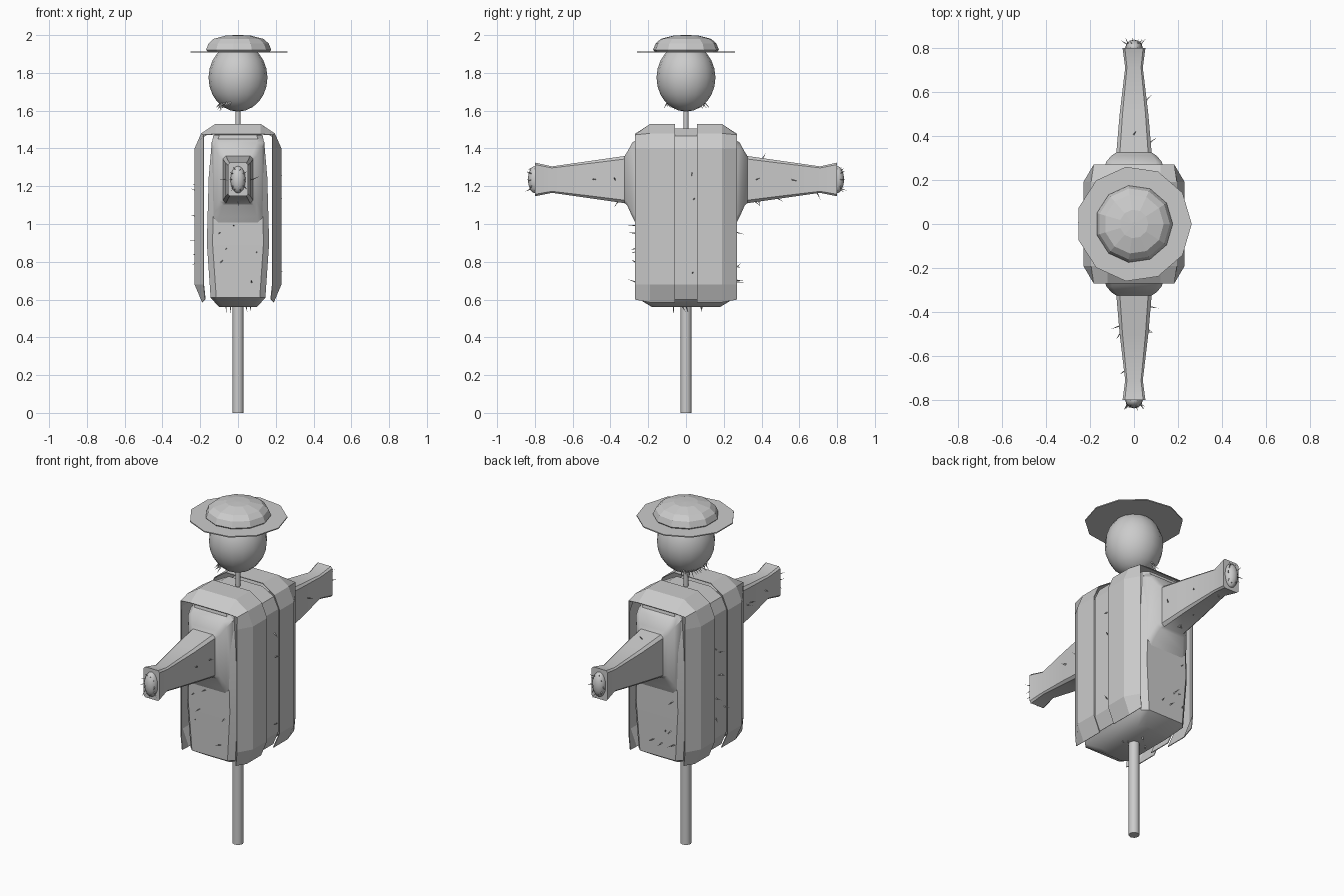
import bpy, bmesh, math, random
from mathutils import Vector

random.seed(7)
old = bpy.data.objects.get("Cube")
if old:
    bpy.data.objects.remove(old, do_unlink=True)

grey = bpy.data.materials.new("plain_grey")
grey.use_nodes = True
COLOUR = (0.6, 0.6, 0.6, 1)
grey.diffuse_color = COLOUR
grey.node_tree.nodes["Principled BSDF"].inputs["Base Color"].default_value = COLOUR


def finish(name, bm, smooth=None):
    """Turn a bmesh into a named, coloured object."""
    bmesh.ops.recalc_face_normals(bm, faces=bm.faces)
    mesh = bpy.data.meshes.new(name)
    bm.to_mesh(mesh)
    bm.free()
    mesh.materials.append(grey)
    obj = bpy.data.objects.new(name, mesh)
    bpy.context.collection.objects.link(obj)
    if smooth:
        bpy.ops.object.select_all(action='DESELECT')
        obj.select_set(True)
        bpy.context.view_layer.objects.active = obj
        bpy.ops.object.shade_smooth_by_angle(angle=math.radians(smooth))
    return obj


def loft(name, rings, closed=True, caps=True, smooth=None):
    """Skin a row of point rings with quads."""
    bm = bmesh.new()
    rows = [[bm.verts.new(p) for p in ring] for ring in rings]
    n = len(rows[0])
    for a, b in zip(rows, rows[1:]):
        for i in range(n if closed else n - 1):
            j = (i + 1) % n
            bm.faces.new((a[i], a[j], b[j], b[i]))
    if caps:
        bm.faces.new(rows[0])
        bm.faces.new(rows[-1])
    return finish(name, bm, smooth)


def chamfered(hx, hy, c):
    """Rectangle outline with cut corners."""
    return [(hx, hy - c), (hx - c, hy), (c - hx, hy), (-hx, hy - c),
            (-hx, c - hy), (c - hx, -hy), (hx - c, -hy), (hx, c - hy)]


def lathe(name, profile, sides, smooth=None):
    rings = [[(r * math.cos(2 * math.pi * i / sides), r * math.sin(2 * math.pi * i / sides), z)
              for i in range(sides)] for r, z in profile]
    return loft(name, rings, smooth=smooth)


def ball(name, centre, radii, segs, rings):
    bm = bmesh.new()
    bmesh.ops.create_uvsphere(bm, u_segments=segs, v_segments=rings, radius=1)
    bmesh.ops.scale(bm, vec=radii, verts=bm.verts)
    bmesh.ops.translate(bm, vec=centre, verts=bm.verts)
    return finish(name, bm, 40)


def straw(name, spikes):
    """Thin pointed stalks; each has a root and an outward direction."""
    bm = bmesh.new()
    for root, way in spikes:
        root = Vector(root)
        jitter = Vector([random.uniform(-0.5, 0.5) for _ in range(3)])
        way = (Vector(way).normalized() + jitter).normalized()
        side = way.orthogonal().normalized() * 0.005
        across = way.cross(side)
        tip = bm.verts.new(root + way * random.uniform(0.025, 0.045))
        base = [bm.verts.new(root - way * 0.01 + o) for o in
                (side, across * 0.8 - side * 0.5, -across * 0.8 - side * 0.5)]
        bm.faces.new(base)
        for i in range(3):
            bm.faces.new((base[i], base[(i + 1) % 3], tip))
    return finish(name, bm)


# Post and neck
lathe("post", [(0.03, 0), (0.03, 0.6)], 8, 50)
lathe("neck", [(0.013, 1.45), (0.013, 1.64)], 8, 50)

# Stuffed body
body_rings = []
for z, hx, hy in [(0.56, 0.10, 0.18), (0.61, 0.145, 0.262), (0.9, 0.165, 0.268),
                  (1.25, 0.155, 0.27), (1.42, 0.14, 0.265), (1.47, 0.13, 0.25), (1.49, 0.09, 0.2)]:
    body_rings.append([(x, y, z) for x, y in chamfered(hx, hy, 0.03)])
loft("body", body_rings, smooth=40)


# Waistcoat: open sheets wrapped over the shoulders
def arch(y, half):
    return [(x, y, z) for x, z in half] + [(-x, y, z) for x, z in reversed(half)]


hem = [(0.175, 0.6), (0.183, 0.68), (0.183, 1.4), (0.183, 1.472), (0.12, 1.477)]
full = [(0.19, 0.585), (0.23, 0.68), (0.23, 1.4), (0.195, 1.48), (0.12, 1.53)]
inner = [(0.18, 0.6), (0.213, 0.68), (0.213, 1.4), (0.183, 1.465), (0.11, 1.505)]
for side, label in ((-1, "front"), (1, "back")):
    panel = loft(label + "_waistcoat_panel",
                 [arch(side * 0.27, hem), arch(side * 0.19, full), arch(side * 0.058, full)],
                 closed=False, caps=False)
    panel.modifiers.new("cloth", 'SOLIDIFY').thickness = 0.004
strip = loft("waistcoat_centre_strip", [arch(-0.07, inner), arch(0.07, inner)],
             closed=False, caps=False)
strip.modifiers.new("cloth", 'SOLIDIFY').thickness = 0.004

# Arms with flared shoulders and cuffs, and hands in the cuffs
arm_sections = [(0.24, 0.14, 0.95, 1.46), (0.285, 0.125, 1.04, 1.43), (0.312, 0.1, 1.10, 1.38),
                (0.325, 0.08, 1.11, 1.36), (0.5, 0.065, 1.135, 1.335),
                (0.71, 0.04, 1.165, 1.305), (0.8, 0.052, 1.147, 1.325)]
for side, label in ((-1, "front"), (1, "back")):
    rings = []
    for y, hx, low, high in arm_sections:
        rings.append([(x, side * y, (low + high) / 2 + z)
                      for x, z in chamfered(hx, (high - low) / 2, hx * 0.2)])
    loft(label + "_arm", rings, smooth=35)
    ball(label + "_hand", (0, side * 0.8, 1.235), (0.04, 0.037, 0.072), 12, 8)

    # Straw poking out of cuff, sleeve and body end
    spikes = []
    for i in range(10):
        a = i * math.tau / 10
        c, s = math.cos(a), math.sin(a)
        spikes.append(((0.03 * c, side * 0.815, 1.235 + 0.05 * s), (c, side, s)))
    for i in range(7):
        y = random.uniform(0.35, 0.7)
        t = (y - 0.325) / 0.385
        sx, sz = random.choice([(1, 0), (-1, 0), (0, 1), (0, -1)])
        spikes.append(((sx * (0.08 - 0.04 * t), side * y, 1.235 + sz * (0.125 - 0.055 * t)),
                       (sx, side * 0.4, sz)))
    for i in range(6):
        spikes.append(((random.uniform(-0.11, 0.11), side * 0.268, random.uniform(0.65, 1.0)),
                       (0, side, 0)))
    straw(label + "_straw", spikes)

# Loose straw on flanks and underside
loose = []
for i in range(10):
    sx = random.choice((-1, 1))
    loose.append(((sx * 0.213, random.uniform(-0.05, 0.05), random.uniform(0.7, 1.35)), (sx, 0, 0)))
for i in range(6):
    loose.append(((random.uniform(-0.08, 0.08), random.uniform(-0.15, 0.15), 0.56), (0, 0, -1)))
straw("loose_straw", loose)

# Head with a chin fringe of straw
ball("head", (0, 0, 1.775), (0.156, 0.156, 0.18), 16, 12)
fringe = []
for i in range(18):
    a = math.pi + (i / 17 - 0.5) * 2.2
    c, s = math.cos(a), math.sin(a)
    fringe.append(((0.095 * c, 0.115 * s, 1.637), (c * 0.5, s * 0.5, -1)))
straw("chin_straw", fringe)

# Hat
lathe("hat_brim", [(0.262, 1.908), (0.262, 1.914)], 11)
lathe("hat_crown", [(0.165, 1.91), (0.176, 1.922), (0.163, 1.955), (0.135, 1.98),
                    (0.065, 1.998), (0.01, 2.0)], 11)
